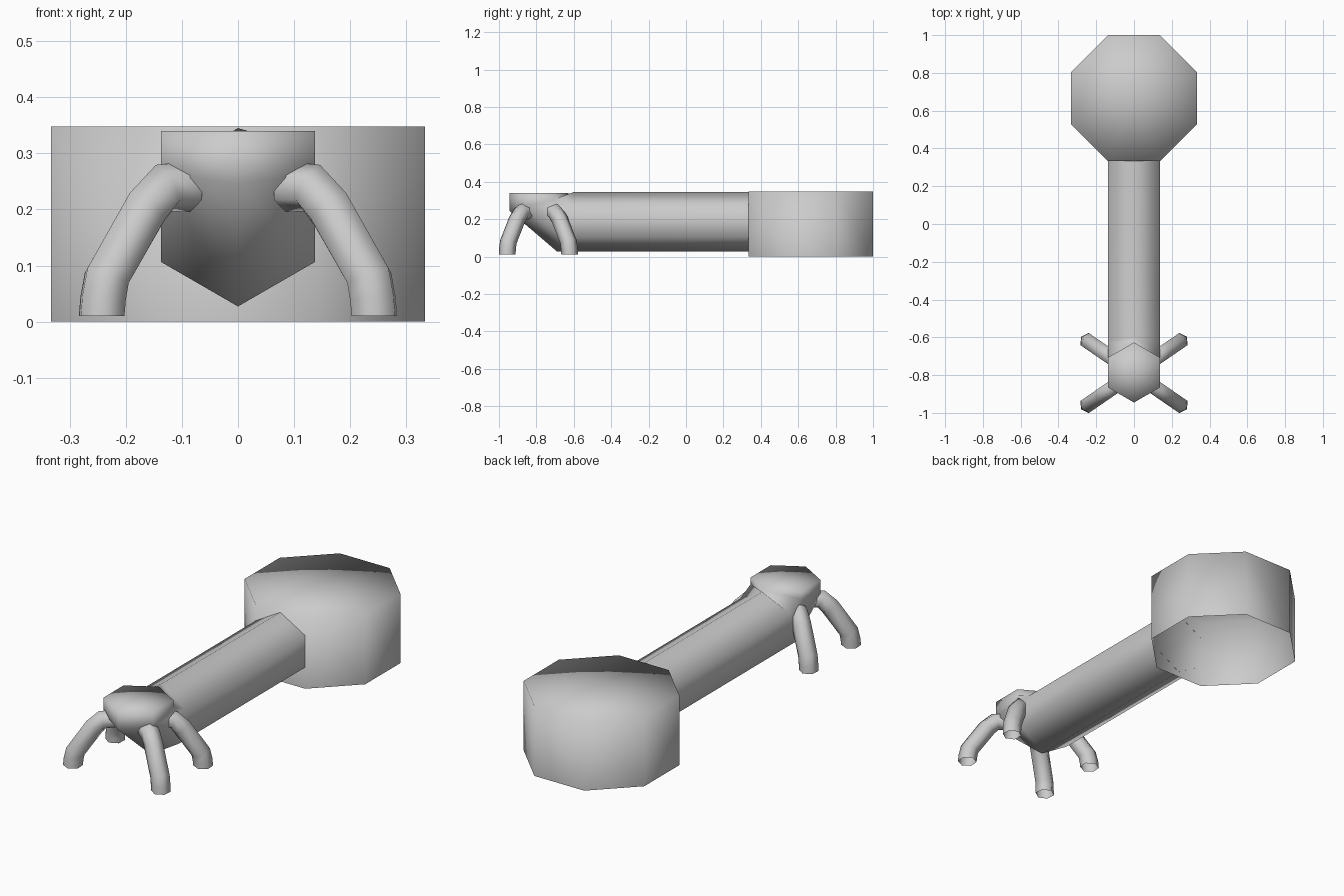
import bpy, bmesh, math
from mathutils import Vector

if "Cube" in bpy.data.objects:
    bpy.data.objects.remove(bpy.data.objects["Cube"])

grey = bpy.data.materials.new("plain grey")
grey.diffuse_color = (0.6, 0.6, 0.6, 1)
grey.use_nodes = True
grey.node_tree.nodes["Principled BSDF"].inputs["Base Color"].default_value = grey.diffuse_color


def ring(centre, side, up, radius, sides, turn=0.0):
    """Polygon of points round a centre in the plane of side and up."""
    pts = []
    for i in range(sides):
        a = 2 * math.pi * i / sides + turn
        pts.append(Vector(centre) + radius * (math.sin(a) * Vector(side) + math.cos(a) * Vector(up)))
    return pts


def loft(name, rings, cap_end=False):
    """Smooth open tube through the rings, with an optional fan cap at the end."""
    bm = bmesh.new()
    loops = [[bm.verts.new(p) for p in r] for r in rings]
    n = len(loops[0])
    for a, b in zip(loops, loops[1:]):
        for i in range(n):
            j = (i + 1) % n
            bm.faces.new((a[i], a[j], b[j], b[i]))
    if cap_end:
        mid = bm.verts.new(sum((v.co for v in loops[-1]), Vector()) / n)
        for i in range(n):
            bm.faces.new((loops[-1][i], loops[-1][(i + 1) % n], mid))
    bmesh.ops.recalc_face_normals(bm, faces=bm.faces[:])
    for f in bm.faces:
        f.smooth = True
    me = bpy.data.meshes.new(name)
    bm.to_mesh(me)
    bm.free()
    me.materials.append(grey)
    ob = bpy.data.objects.new(name, me)
    bpy.context.collection.objects.link(ob)
    return ob


X, Y, Z = (1, 0, 0), (0, 1, 0), (0, 0, 1)

# octagonal drum, open underneath, closed on top
R8 = 0.3333 / math.cos(math.pi / 8)
loft("drum", [ring((0, 0.6667, z), X, Y, R8, 8, math.pi / 8) for z in (0, 0.348)], True)

# hexagonal pipe that bends upward into a short closed collar
R6 = 0.159
loft("bent_pipe", [
    ring((0, 0.334, 0.186), X, Z, R6, 6),
    ring((0, -0.645, 0.186), X, (0, 0.28, 1), R6, 6),
    ring((0, -0.786, 0.285), X, (0, 1, 0.25), R6, 6),
    ring((0, -0.786, 0.34), X, Y, R6, 6),
], True)

# four curved legs spreading from the collar: (distance out, height)
path = [(0.295, 0.01), (0.292, 0.04), (0.284, 0.078), (0.200, 0.200), (0.160, 0.238), (0.105, 0.240)]
for name, sx, sy in (("front_right_leg", 1, -1), ("front_left_leg", -1, -1),
                     ("back_right_leg", 1, 1), ("back_left_leg", -1, 1)):
    a = math.radians(34.5)
    out = Vector((sx * math.cos(a), sy * math.sin(a), 0))
    side = out.cross(Vector(Z))
    pts = [Vector((0, -0.789, z)) + out * r for r, z in path]
    rings = []
    for i, p in enumerate(pts):
        if i == 0:
            d = Vector(Z)
        else:
            d = (p - pts[i - 1]).normalized()
            if i + 1 < len(pts):
                d += (pts[i + 1] - p).normalized()
        rings.append(ring(p, side, side.cross(d.normalized()), 0.045, 6))
    loft(name, rings)
